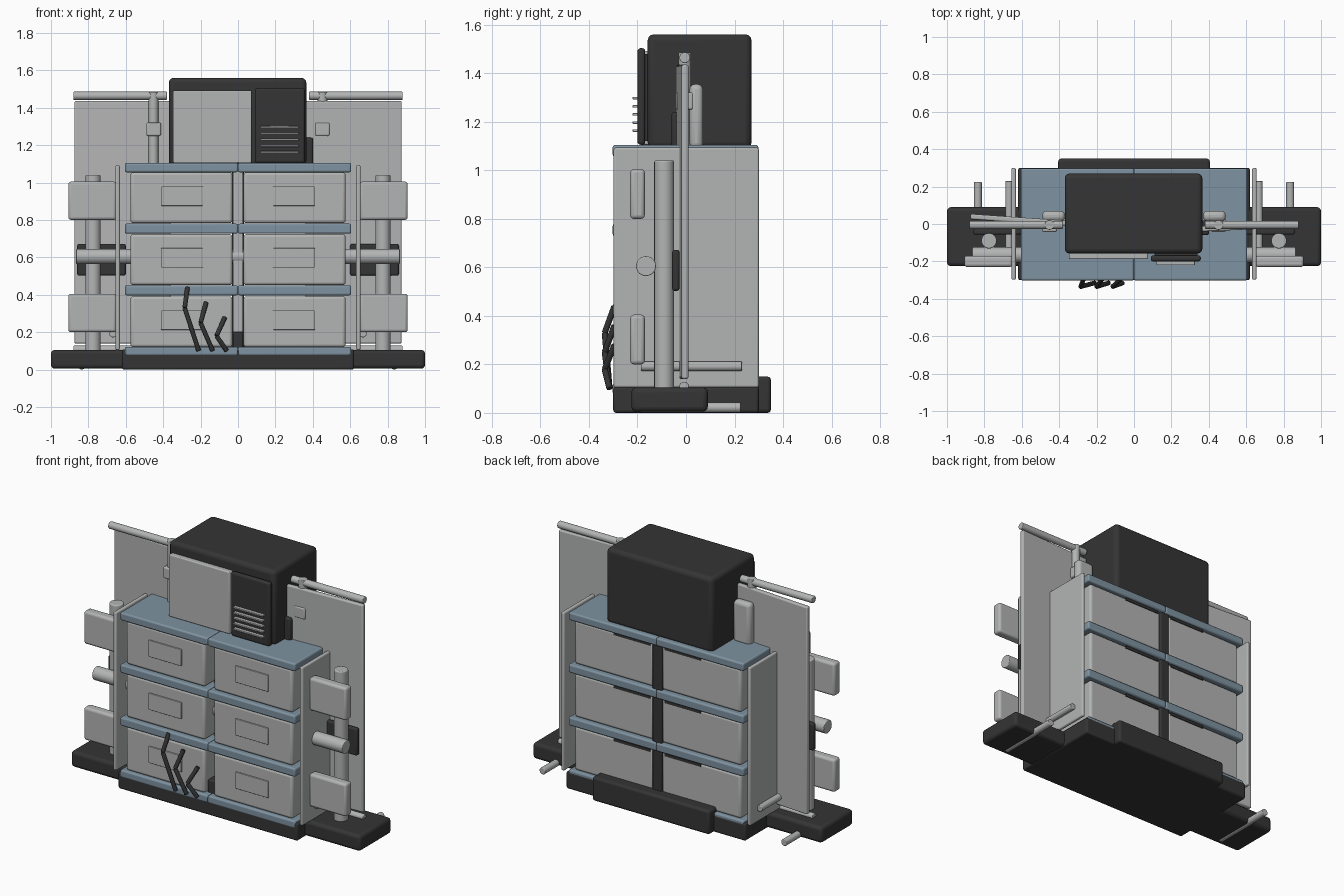
import bpy, bmesh, math
from mathutils import Vector

if "Cube" in bpy.data.objects:
    bpy.data.objects.remove(bpy.data.objects["Cube"])


def material(name, rgb):
    m = bpy.data.materials.new(name)
    m.diffuse_color = (*rgb, 1)
    m.use_nodes = True
    m.node_tree.nodes["Principled BSDF"].inputs["Base Color"].default_value = m.diffuse_color
    return m


GREY = material("light grey", (0.45, 0.46, 0.455))
DARK = material("charcoal", (0.035, 0.035, 0.035))
BLUE = material("slate blue", (0.21, 0.29, 0.355))


def finish(obj, mat, bevel=0.0):
    obj.data.materials.append(mat)
    if bevel:
        mod = obj.modifiers.new("rounded edges", "BEVEL")
        mod.width, mod.segments, mod.limit_method = bevel, 3, "ANGLE"
    bpy.ops.object.select_all(action="DESELECT")
    obj.select_set(True)
    bpy.context.view_layer.objects.active = obj
    bpy.ops.object.shade_smooth_by_angle(angle=math.radians(35))
    return obj


def box(name, x, y, z, mat, bevel=0.008):
    """Box from three (low, high) ranges."""
    bpy.ops.mesh.primitive_cube_add(size=1)
    obj = bpy.context.object
    obj.name = name
    low, high = Vector((min(x), min(y), min(z))), Vector((max(x), max(y), max(z)))
    size = high - low
    for v in obj.data.vertices:
        v.co = Vector(c * s for c, s in zip(v.co, size))
    obj.location = (low + high) / 2
    return finish(obj, mat, bevel)


def rod(name, a, b, r, mat, bevel=0.004, sides=24):
    """Cylinder between two points."""
    a, b = Vector(a), Vector(b)
    bpy.ops.mesh.primitive_cylinder_add(vertices=sides, radius=r, depth=(b - a).length)
    obj = bpy.context.object
    obj.name = name
    obj.location = (a + b) / 2
    obj.rotation_euler = (b - a).to_track_quat("Z", "Y").to_euler()
    return finish(obj, mat, bevel)


# Plinth
box("side_base", (-1, 1), (-0.225, 0.09), (0.005, 0.105), DARK, 0.02)
box("center_base", (-0.62, 0.62), (-0.3, 0.3), (0, 0.108), DARK, 0.012)
box("rear_base", (-0.405, 0.405), (0.25, 0.35), (0, 0.15), DARK, 0.015)

# Central supports
box("rear_post", (-0.032, 0.032), (0.2, 0.288), (0.1, 1.06), DARK)
box("divider", (-0.028, 0.028), (-0.2, 0.2), (0.2, 1.06), GREY)
box("lower_divider", (-0.028, 0.028), (-0.26, 0.2), (0.1, 0.2), DARK)

# Shelves, drawers and label plates
for side in (-1, 1):
    for low, high in ((0.075, 0.122), (0.397, 0.45), (0.727, 0.78), (1.055, 1.105)):
        box("shelf", (0, side * 0.605), (-0.302, 0.298), (low, high), BLUE, 0.01)
    for base in (0.12, 0.452, 0.783):
        box("drawer", (side * 0.03, side * 0.575), (-0.285, 0.28),
            (base, base + 0.272), GREY, 0.015)
        box("label_plate", (side * 0.187, side * 0.413), (-0.294, -0.285),
            (base + 0.093, base + 0.197), GREY, 0.003)
        box("runner", (side * 0.05, side * 0.3), (0.24, 0.285),
            (base + 0.255, base + 0.272), DARK, 0)

# Mirrored side structures
for side in (-1, 1):
    box("side_panel", (side * 0.632, side * 0.655), (-0.298, 0.3), (0.105, 1.093), GREY, 0.008)
    rod("column", (side * 0.775, -0.09, 0.1), (side * 0.775, -0.09, 1.04), 0.041, GREY, 0.006)
    for z in (0.2, 0.8):
        box("side_block", (side * 0.65, side * 0.907), (-0.23, -0.17), (z, z + 0.205), GREY, 0.015)
    box("dark_band", (side * 0.6, side * 0.86), (-0.057, -0.027), (0.503, 0.672), DARK, 0.01)

    # Hanging wing panel with its upper and lower bars
    wing = box("wing_panel", (side * 0.36, side * 0.875), (-0.024, 0.004), (0.14, 1.435), GREY)
    wing.rotation_euler.z = math.radians(2.5 if side > 0 else -4)
    wing.location.y = -0.015 if side > 0 else 0.022
    rod("top_bar", (side * 0.38, -0.005, 1.464), (side * 0.88, -0.005, 1.464), 0.022, GREY)
    rod("bottom_bar", (side * 0.38, -0.008, 0.108), (side * 0.88, -0.008, 0.108), 0.02, GREY)
    rod("hanger_post", (side * 0.452, -0.005, 1.08), (side * 0.452, -0.005, 1.485), 0.026, GREY)
    box("hanger_clamp", (side * 0.412, side * 0.49), (-0.042, 0.03), (1.25, 1.32), GREY)
    box("post_backing", (side * 0.37, side * 0.49), (0.015, 0.07), (1.09, 1.355), GREY, 0.022)

    # Low rods running front to back
    rod("side_rail", (side * 0.668, -0.185, 0.192), (side * 0.668, 0.23, 0.192), 0.02, GREY)
    rod("base_rail", (side * 0.835, -0.19, 0.022), (side * 0.835, 0.225, 0.022), 0.021, GREY)

rod("cross_tube", (-0.865, -0.165, 0.605), (0.865, -0.165, 0.605), 0.041, GREY)

# Oven on top
box("oven_body", (-0.37, 0.365), (-0.158, 0.27), (1.09, 1.56), DARK, 0.025)
box("oven_door", (-0.348, 0.073), (-0.188, -0.15), (1.105, 1.492), GREY, 0.006)
box("oven_controls", (0.09, 0.357), (-0.2, -0.168), (1.105, 1.503), DARK, 0.012)
box("control_mount", (0.11, 0.34), (-0.175, -0.15), (1.12, 1.48), DARK, 0)
box("oven_hinge", (0.35, 0.402), (-0.06, 0.02), (1.095, 1.24), DARK, 0.012)
for i in range(5):
    z = 1.163 + i * 0.0335
    box("vent_slat", (0.12, 0.325), (-0.22, -0.195), (z - 0.005, z + 0.005), GREY, 0.002)

# Bent hooks on the lower left drawer
hooks = (((-0.27, 0.44), (-0.285, 0.33), (-0.21, 0.10)),
         ((-0.17, 0.36), (-0.20, 0.25), (-0.135, 0.10)),
         ((-0.07, 0.28), (-0.115, 0.18), (-0.06, 0.10)))
for top, bend, foot in hooks:
    a, b, c = ((p[0], y, p[1]) for p, y in zip((top, bend, foot), (-0.295, -0.335, -0.315)))
    rod("hook_upper", a, b, 0.013, DARK, 0.003, 10)
    rod("hook_lower", b, c, 0.013, DARK, 0.003, 10)
